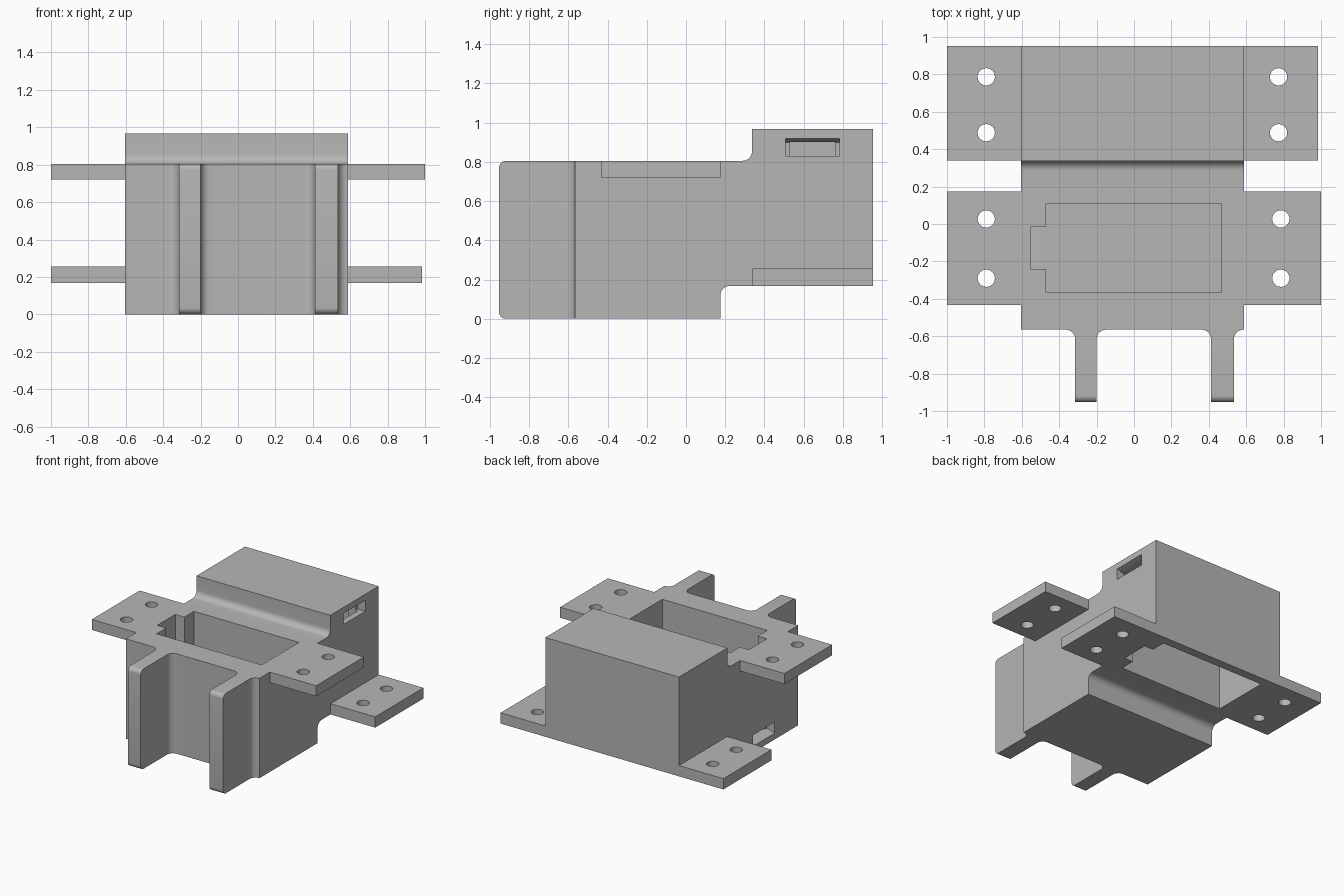
import bpy
import bmesh
from math import cos, sin, radians

cube = bpy.data.objects.get("Cube")
if cube:
    bpy.data.objects.remove(cube, do_unlink=True)

grey = bpy.data.materials.new("plain grey")
grey.use_nodes = True
grey.diffuse_color = (0.47, 0.47, 0.47, 1)
grey.node_tree.nodes["Principled BSDF"].inputs["Base Color"].default_value = grey.diffuse_color


def arc(cx, cy, r, start, end, steps=8):
    angles = [radians(start + (end - start) * i / steps) for i in range(steps + 1)]
    return [(cx + r * cos(a), cy + r * sin(a)) for a in angles]


def prism(name, outline, low, high, axis="z", round_front=0):
    """Extrude a closed 2D outline along an axis."""
    place = {"x": lambda p, d: (d, p[0], p[1]),
             "y": lambda p, d: (p[0], d, p[1]),
             "z": lambda p, d: (p[0], p[1], d)}[axis]
    bm = bmesh.new()
    face = bm.faces.new([bm.verts.new(place(p, low)) for p in outline])
    extruded = bmesh.ops.extrude_face_region(bm, geom=[face])["geom"]
    for v in extruded:
        if isinstance(v, bmesh.types.BMVert):
            v.co["xyz".index(axis)] = high
    bmesh.ops.recalc_face_normals(bm, faces=bm.faces[:])
    if round_front:
        front = min(v.co.y for v in bm.verts)
        edges = [e for e in bm.edges
                 if all(abs(v.co.y - front) < 1e-4 for v in e.verts)
                 and abs(e.verts[0].co.z - e.verts[1].co.z) < 1e-4]
        bmesh.ops.bevel(bm, geom=edges, offset=round_front, segments=6,
                        profile=0.5, affect="EDGES")
    mesh = bpy.data.meshes.new(name)
    bm.to_mesh(mesh)
    bm.free()
    mesh.materials.append(grey)
    obj = bpy.data.objects.new(name, mesh)
    bpy.context.collection.objects.link(obj)
    return obj


def rect(x0, x1, y0, y1):
    return [(x0, y0), (x1, y0), (x1, y1), (x0, y1)]


def combine(target, tool, operation):
    tool.hide_render = True
    mod = target.modifiers.new(operation, "BOOLEAN")
    mod.operation, mod.solver, mod.object = operation, "EXACT", tool
    bpy.context.view_layer.objects.active = target
    bpy.ops.object.modifier_apply(modifier=mod.name)
    bpy.data.objects.remove(tool, do_unlink=True)


LEFT, RIGHT, FRONT, BACK = -0.605, 0.587, -0.565, 0.953
R = 0.05

# Stepped body with filleted inner corners
profile = ([(FRONT, 0), (0.175, 0)] + arc(0.175 + R, 0.168 - R, R, 180, 90)
           + [(BACK, 0.168), (BACK, 0.968), (0.337, 0.968)]
           + arc(0.337 - R, 0.805 + R, R, 0, -90) + [(FRONT, 0.805)])
bracket = prism("servo_bracket", profile, LEFT, RIGHT, "x")

# Mounting flanges
combine(bracket, prism("upper_flange", rect(-1, 1, -0.433, 0.175), 0.72, 0.805), "UNION")
combine(bracket, prism("lower_flange", rect(-1, 0.985, 0.34, BACK), 0.168, 0.255), "UNION")

# Front fins with filleted roots and rounded front corners
for x0, x1 in ((-0.315, -0.2), (0.412, 0.535)):
    outline = ([(x0, -0.953), (x1, -0.953)] + arc(x1 + R, FRONT - R, R, 180, 90)
               + [(x1 + R, FRONT + 0.1), (x0 - R, FRONT + 0.1)]
               + arc(x0 - R, FRONT - R, R, 90, 0))
    combine(bracket, prism("front_fin", outline, 0, 0.805, round_front=0.035), "UNION")


# Two pockets, the rear one turned half round about the x and z axes
def pocket(cy, flip):
    def fx(x):
        return -x - 0.015 if flip else x

    def fz(z):
        return 0.97 - z if flip else z

    zs = sorted((fz(0.07), fz(0.9)))
    t = [(-0.47, -0.237), (0.467, -0.237), (0.467, 0.237), (-0.47, 0.237),
         (-0.47, 0.115), (-0.55, 0.115), (-0.55, -0.115), (-0.47, -0.115)]
    combine(bracket, prism("pocket_cutter", [(fx(x), cy + y) for x, y in t], *zs), "DIFFERENCE")
    slot = [(-0.65, 0.05), (-0.605, 0.05), (-0.55, 0.07), (-0.55 + 0.02, 0.071),
            (-0.55 + 0.02, 0.14), (-0.65, 0.14)]
    combine(bracket, prism("cable_slot_cutter", [(fx(x), fz(z)) for x, z in slot],
                           cy - 0.138, cy + 0.138, "y"), "DIFFERENCE")


pocket(-0.128, False)
pocket(0.645, True)

# Screw holes
for xs, ys, low, high in (((-0.79, 0.785), (0.027, -0.29), 0.6, 0.9),
                          ((-0.79, 0.773), (0.787, 0.488), 0.1, 0.4)):
    for x in xs:
        for y in ys:
            ring = arc(x, y, 0.046, 0, 360, 32)[:-1]
            combine(bracket, prism("screw_hole_cutter", ring, low, high), "DIFFERENCE")

bpy.ops.object.select_all(action="DESELECT")
bracket.select_set(True)
bpy.context.view_layer.objects.active = bracket
bpy.ops.object.shade_smooth_by_angle(angle=radians(30))
